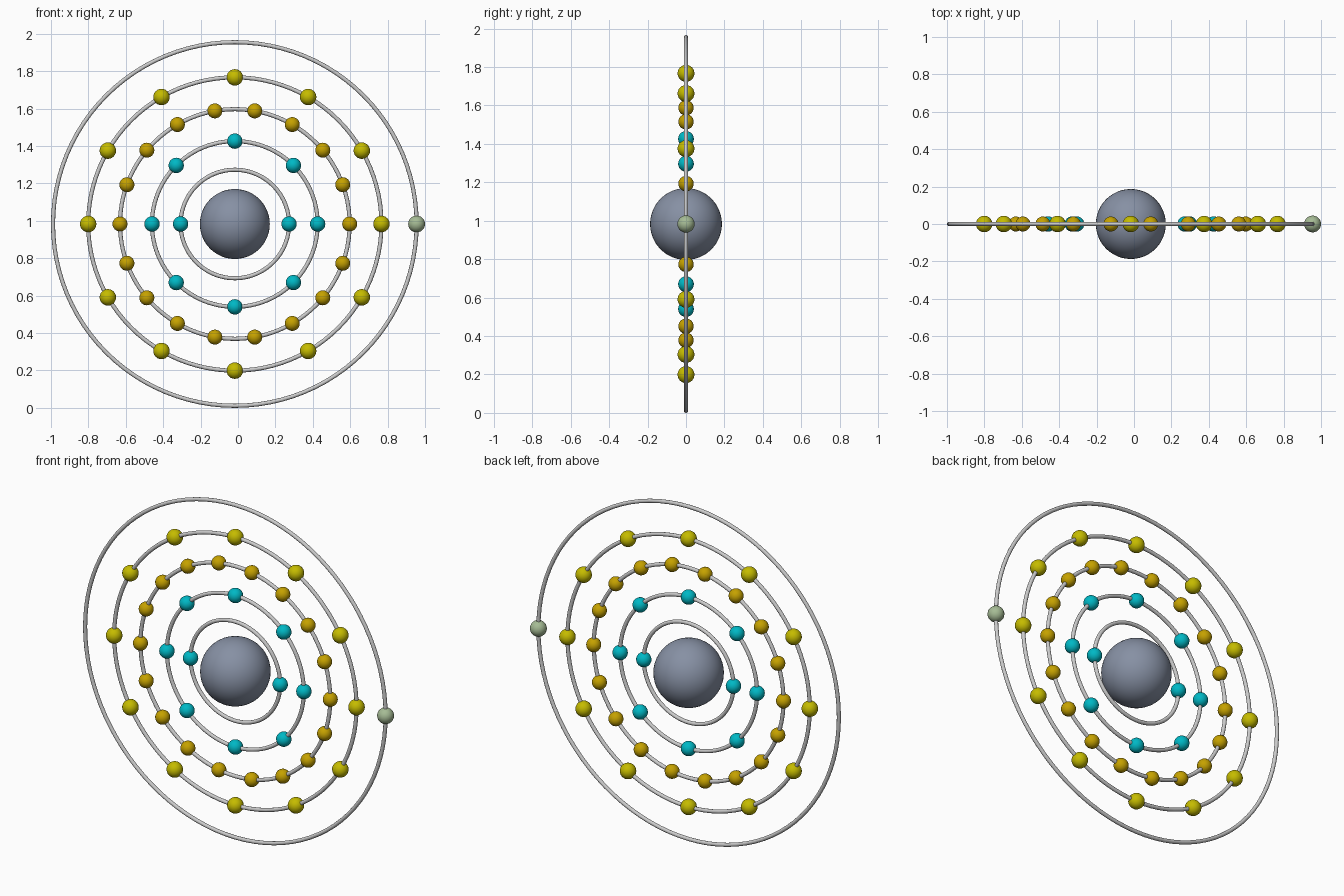
import bpy
from math import cos, sin, pi

if "Cube" in bpy.data.objects:
    bpy.data.objects.remove(bpy.data.objects["Cube"])

CX, CZ = -0.017, 0.983   # centre of the nucleus and all rings


def material(name, rgb):
    mat = bpy.data.materials.new(name)
    mat.diffuse_color = (*rgb, 1)
    mat.use_nodes = True
    mat.node_tree.nodes["Principled BSDF"].inputs["Base Color"].default_value = mat.diffuse_color
    return mat


def finish(name, mat=None):
    obj = bpy.context.object
    obj.name = name
    bpy.ops.object.shade_smooth()
    if mat:
        obj.data.materials.append(mat)


def ball(name, radius, loc, mat, segments=24, rings=12):
    bpy.ops.mesh.primitive_uv_sphere_add(segments=segments, ring_count=rings,
                                         radius=radius, location=loc)
    finish(name, mat)


slate = material("slate", (0.24, 0.28, 0.37))
teal = material("teal", (0.0, 0.48, 0.56))
amber = material("amber", (0.56, 0.36, 0.0))
yellow = material("yellow", (0.56, 0.50, 0.0))
sage = material("sage", (0.38, 0.50, 0.30))

# Nucleus
ball("nucleus", 0.187, (CX, 0, CZ), slate, 48, 24)

# Orbit rings with their evenly spaced electrons:
# ring radius, electron count, electron radius, material
shells = [
    (0.290, 2, 0.041, teal),
    (0.443, 8, 0.041, teal),
    (0.614, 18, 0.040, amber),
    (0.784, 12, 0.044, yellow),
    (0.972, 1, 0.045, sage),
]
for i, (radius, count, size, mat) in enumerate(shells, 1):
    bpy.ops.mesh.primitive_torus_add(major_radius=radius, minor_radius=0.011,
                                     major_segments=96, minor_segments=12,
                                     location=(CX, 0, CZ), rotation=(pi / 2, 0, 0))
    finish(f"orbit_ring_{i}")
    for k in range(count):
        a = 2 * pi * k / count
        ball(f"electron_{i}_{k + 1}", size,
             (CX + radius * cos(a), 0, CZ + radius * sin(a)), mat)
